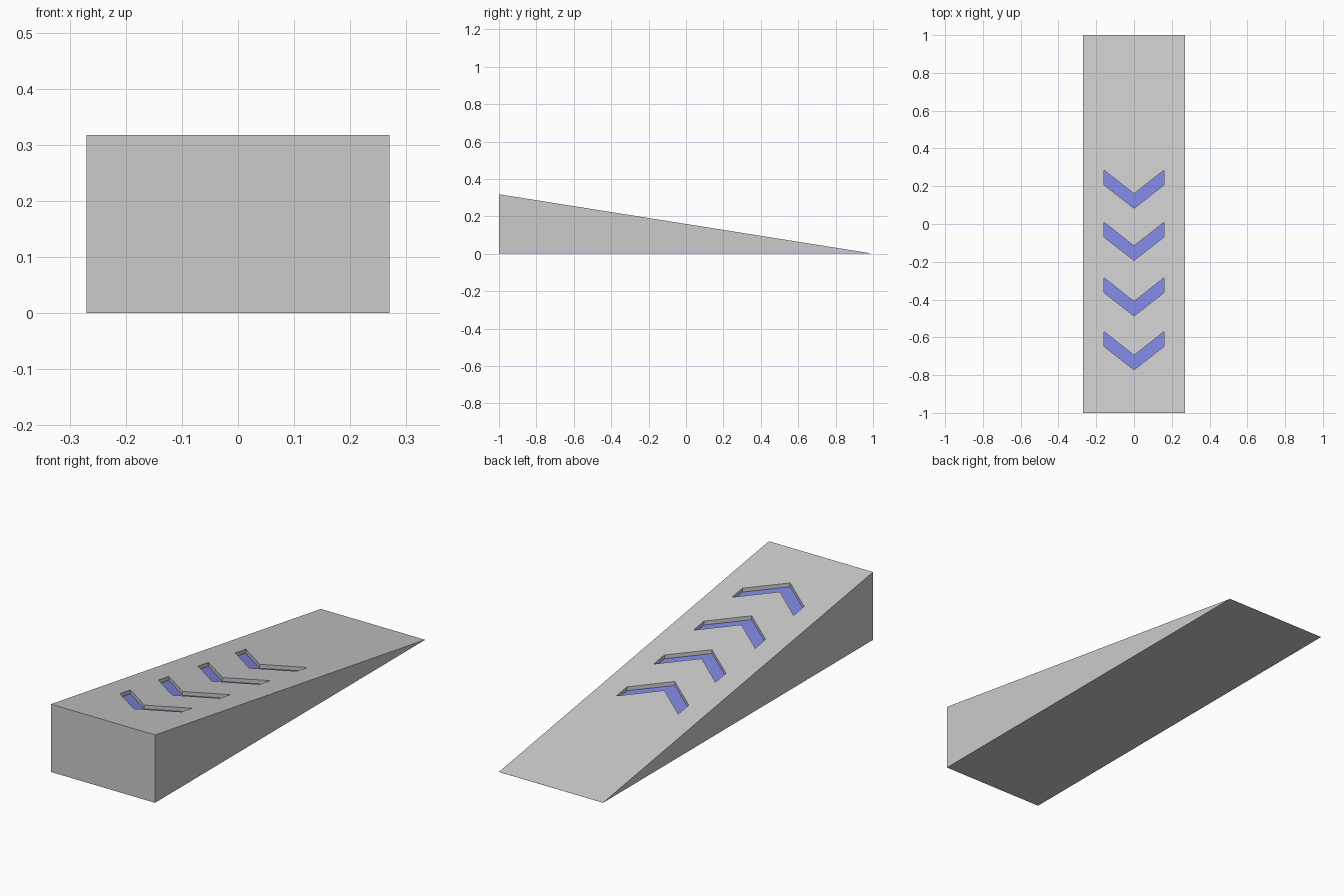
import bpy

cube = bpy.data.objects.get("Cube")
if cube:
    bpy.data.objects.remove(cube, do_unlink=True)

HALF_WIDTH, HEIGHT, DEPTH = 0.27, 0.318, 0.018


def slope(y):
    return HEIGHT * (1 - y) / 2


def make_material(name, color):
    mat = bpy.data.materials.new(name)
    mat.use_nodes = True
    mat.diffuse_color = color
    mat.node_tree.nodes["Principled BSDF"].inputs["Base Color"].default_value = color
    return mat


def make_prism(name, lower, upper):
    """Join two matching outlines into a closed solid."""
    n = len(lower)
    faces = [list(range(n))[::-1], list(range(n, 2 * n))]
    faces += [[i, (i + 1) % n, n + (i + 1) % n, n + i] for i in range(n)]
    mesh = bpy.data.meshes.new(name)
    mesh.from_pydata(lower + upper, [], faces)
    obj = bpy.data.objects.new(name, mesh)
    bpy.context.collection.objects.link(obj)
    return obj


grey = make_material("light grey", (0.6, 0.6, 0.6, 1))
blue = make_material("soft blue", (0.21, 0.235, 0.72, 1))

# Wedge body, high at the front
profile = [(-1, 0), (1, 0), (1, 0.0005), (-1, HEIGHT)]
ramp = make_prism("ramp",
                  [(HALF_WIDTH, y, z) for y, z in profile],
                  [(-HALF_WIDTH, y, z) for y, z in profile])
for face in ramp.data.polygons:
    face.flip()
ramp.data.materials.append(grey)
ramp.data.materials.append(blue)

# Chevron recesses pointing uphill
chevron = [(0, 0), (0.16, 0.125), (0.16, 0.203), (0, 0.077),
           (-0.16, 0.203), (-0.16, 0.125)]
bpy.context.view_layer.objects.active = ramp
for tip in (0.083, -0.193, -0.487, -0.772):
    outline = [(x, y + tip) for x, y in chevron]
    cutter = make_prism("chevron_cutter",
                        [(x, y, slope(y) - DEPTH) for x, y in outline],
                        [(x, y, slope(y) + DEPTH) for x, y in outline])
    cutter.hide_render = True
    cut = ramp.modifiers.new("chevron_recess", 'BOOLEAN')
    cut.operation = 'DIFFERENCE'
    cut.solver = 'EXACT'
    cut.object = cutter
    bpy.ops.object.modifier_apply(modifier=cut.name)
    bpy.data.objects.remove(cutter, do_unlink=True)

# Blue recess floors: upward faces lying below the slope
for face in ramp.data.polygons:
    sunk = slope(face.center.y) - face.center.z > DEPTH / 2
    face.material_index = 1 if face.normal.z > 0.5 and sunk else 0
